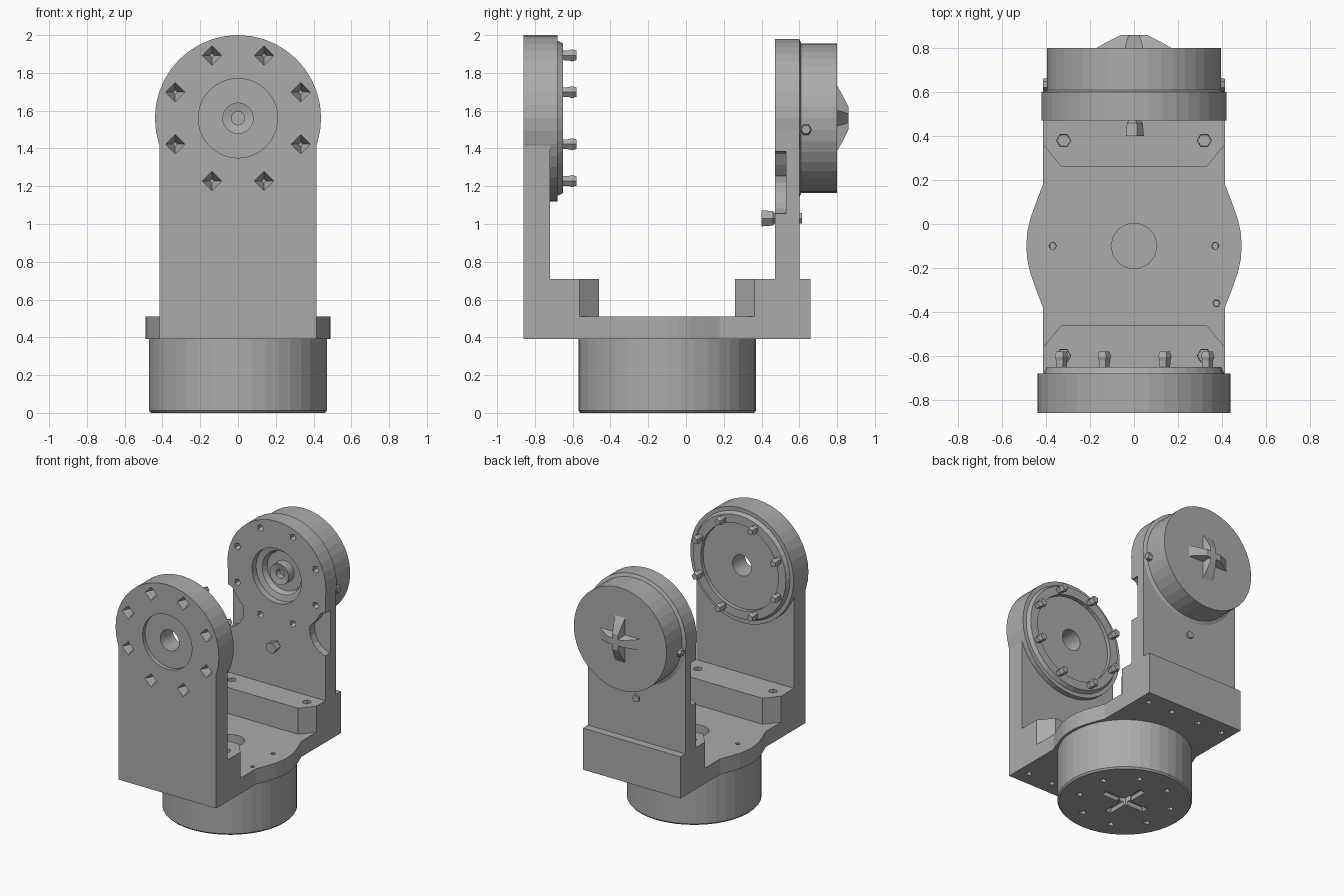
import bpy, bmesh
from math import sin, cos, pi, tau

if "Cube" in bpy.data.objects:
    bpy.data.objects.remove(bpy.data.objects["Cube"])

HUB = 1.56          # height of the pivot axis
MID = -0.10         # y of the turntable axis


def place(a, b, h, axis):
    return {'X': (h, a, b), 'Y': (a, h, b), 'Z': (a, b, h)}[axis]


def loft(name, groups, closed=False):
    """Skin each group of matching rings; cap the ends or close the loop."""
    bm = bmesh.new()
    for rings in groups:
        vs = [[bm.verts.new(p) for p in ring] for ring in rings]
        n, m = len(vs[0]), len(vs)
        for k in range(m if closed else m - 1):
            p, q = vs[k], vs[(k + 1) % m]
            for i in range(n):
                j = (i + 1) % n
                bm.faces.new((p[i], p[j], q[j], q[i]))
        if not closed:
            bm.faces.new(vs[0])
            bm.faces.new(vs[-1])
    bmesh.ops.recalc_face_normals(bm, faces=bm.faces)
    me = bpy.data.meshes.new(name)
    bm.to_mesh(me)
    bm.free()
    ob = bpy.data.objects.new(name, me)
    bpy.context.collection.objects.link(ob)
    return ob


def prism(name, outlines, axis, h0, h1):
    return loft(name, [[[place(a, b, h, axis) for a, b in o] for h in (h0, h1)]
                       for o in outlines])


def lathe(name, profile, spots, axis, n=40, closed=False):
    """Revolve (radius, height) pairs about every centre in spots."""
    return loft(name, [[[place(a + r * cos(tau * i / n), b + r * sin(tau * i / n), h, axis)
                         for i in range(n)] for r, h in profile]
                       for a, b in spots], closed)


def boolean(ob, tool, op='DIFFERENCE'):
    tool.hide_render = True
    mod = ob.modifiers.new('cut', 'BOOLEAN')
    mod.object, mod.operation, mod.solver = tool, op, 'EXACT'
    dg = bpy.context.evaluated_depsgraph_get()
    me = bpy.data.meshes.new_from_object(ob.evaluated_get(dg))
    ob.modifiers.clear()
    ob.data = me
    bpy.data.objects.remove(tool)


def circle_spots(r, n, a=0, b=0, phase=0):
    return [(a + r * cos(phase + tau * i / n), b + r * sin(phase + tau * i / n)) for i in range(n)]


def cross(length, w, b):
    pts = []
    for x, y in ((1, 0), (0, 1), (-1, 0), (0, -1)):
        pts += [(x * length + y * w, y * length - x * w + b),
                (x * length - y * w, y * length + x * w + b),
                ((x - y) * w, (x + y) * w + b)]
    return pts


bolts = circle_spots(0.36, 8, 0, HUB, pi / 8)

# U-shaped bracket
side = [(-.86, .39), (.66, .39), (.66, .71), (.60, .71), (.60, HUB), (.47, HUB),
        (.47, .71), (.26, .71), (.26, .51), (-.46, .51), (-.46, .71), (-.72, .71),
        (-.72, HUB), (-.86, HUB)]
bracket = prism('bracket', [side], 'X', -.415, .415)

# Rounded bulge of the floor around the turntable
half = [(.40, -.42), (.418, -.37), (.445, -.30), (.473, -.22), (.486, -.16), (.49, -.10)]
right = half + [(x, 2 * MID - y) for x, y in reversed(half[:-1])]
bulge = prism('bulge', [right + [(-x, y) for x, y in reversed(right)]], 'Z', .39, .51)
boolean(bracket, bulge, 'UNION')

# Sockets for the two pivot discs
boolean(bracket, lathe('cut', [(.44, -1), (.44, -.6)], [(0, HUB)], 'Y'))
boolean(bracket, lathe('cut', [(.42, .3), (.42, .7)], [(0, HUB)], 'Y'))

# Chamfered corners of the foot blocks
corners = [[(s * .33, y), (s * .5, y), (s * .5, y + d * .206)]
           for s in (-1, 1) for y, d in ((-.46, -1), (.26, 1))]
corners = [[(a[0], a[1] - d), (b[0], b[1] - d), b, c, a] for (a, b, c), d in
           zip(corners, (-.04, .04, -.04, .04))]
boolean(bracket, prism('cut', corners, 'Z', .51, .8))

# Clearance scoops in the rear arm, floor hole, screw holes
boolean(bracket, lathe('cut', [(.17, .4), (.17, .53)], [(-.45, 1.22), (.45, 1.22)], 'Y', 20))
boolean(bracket, lathe('cut', [(.104, .3), (.104, .6)], [(0, MID)], 'Z', 14))
boolean(bracket, lathe('cut', [(.035, .8), (.03, .63)],
                       [(x, y) for x in (-.32, .32) for y in (-.6, .38)], 'Z', 6))
boolean(bracket, lathe('cut', [(.02, .6), (.015, .45)],
                       [(-.37, MID), (.37, MID), (.375, -.36)], 'Z', 6))
boolean(bracket, lathe('cut', [(.025, .3), (.02, .46)],
                       [(x, y) for x in (-.33, -.12, .12, .33) for y in (-.75, .55)], 'Z', 6))

# Turntable drum under the floor
drum = lathe('turntable_drum', [(.46, 0), (.47, .012), (.47, .39), (.104, .39), (.104, .12)],
             [(0, MID)], 'Z')
boolean(drum, lathe('cut', [(.025, -.05), (.02, .06)], circle_spots(.33, 8, 0, MID, pi / 8), 'Z', 6))
boolean(drum, loft('cut', [[[(x, y, z) for x, y in cross(l, w, MID)]
                            for z, l, w in ((-.02, .2, .03), (.03, .17, .02))]]))
boolean(drum, lathe('cut', [(.05, -.05), (.05, .08)], [(0, MID)], 'Z', 8))

# Front idler disc with counterbore, through hole and inner ring
front = lathe('front_disc', [(.08, -.83), (.21, -.83), (.21, -.86), (.44, -.86), (.44, -.68),
                             (.41, -.68), (.395, -.65), (.33, -.65), (.33, -.68), (.08, -.68)],
              [(0, HUB)], 'Y', closed=True)
boolean(front, lathe('cut', [(.056, -.87), (.012, -.77)], bolts, 'Y', 4))
lathe('front_screws', [(.025, -.70), (.028, -.62), (.034, -.605), (.026, -.58)], bolts, 'Y', 5)

# Rear driven disc with stepped recess and central screw
rear = lathe('rear_disc', [(.035, .56), (.035, .51), (.08, .50), (.08, .57), (.15, .57),
                           (.165, .53), (.21, .52), (.21, .47), (.42, .47), (.42, .60),
                           (.395, .61), (.395, .80)], [(0, HUB)], 'Y')
boolean(rear, lathe('cut', [(.03, .46), (.012, .52)], bolts, 'Y', 5))

# Raised cross-shaped horn on the rear disc
loft('rear_horn', [[[(x, y, z) for x, z in cross(l, w, HUB)]
                    for y, l, w in ((.79, .19, .045), (.83, .12, .035), (.86, .06, .025))]])

# Screw through the rear arm and side buttons on the rear disc
lathe('arm_screw', [(.045, .40), (.04, .46), (.03, .47), (.03, .615)], [(0, 1.03)], 'Y', 5)
for s in (-1, 1):
    lathe('side_button', [(.035, s * .37), (.025, s * .415)], [(.635, 1.5)], 'X', 6)

# Dark grey finish on every part
grey = bpy.data.materials.new('dark_grey')
grey.diffuse_color = (.41, .41, .41, 1)
grey.use_nodes = True
grey.node_tree.nodes["Principled BSDF"].inputs["Base Color"].default_value = grey.diffuse_color
for ob in bpy.context.collection.objects:
    ob.data.materials.clear()
    ob.data.materials.append(grey)
